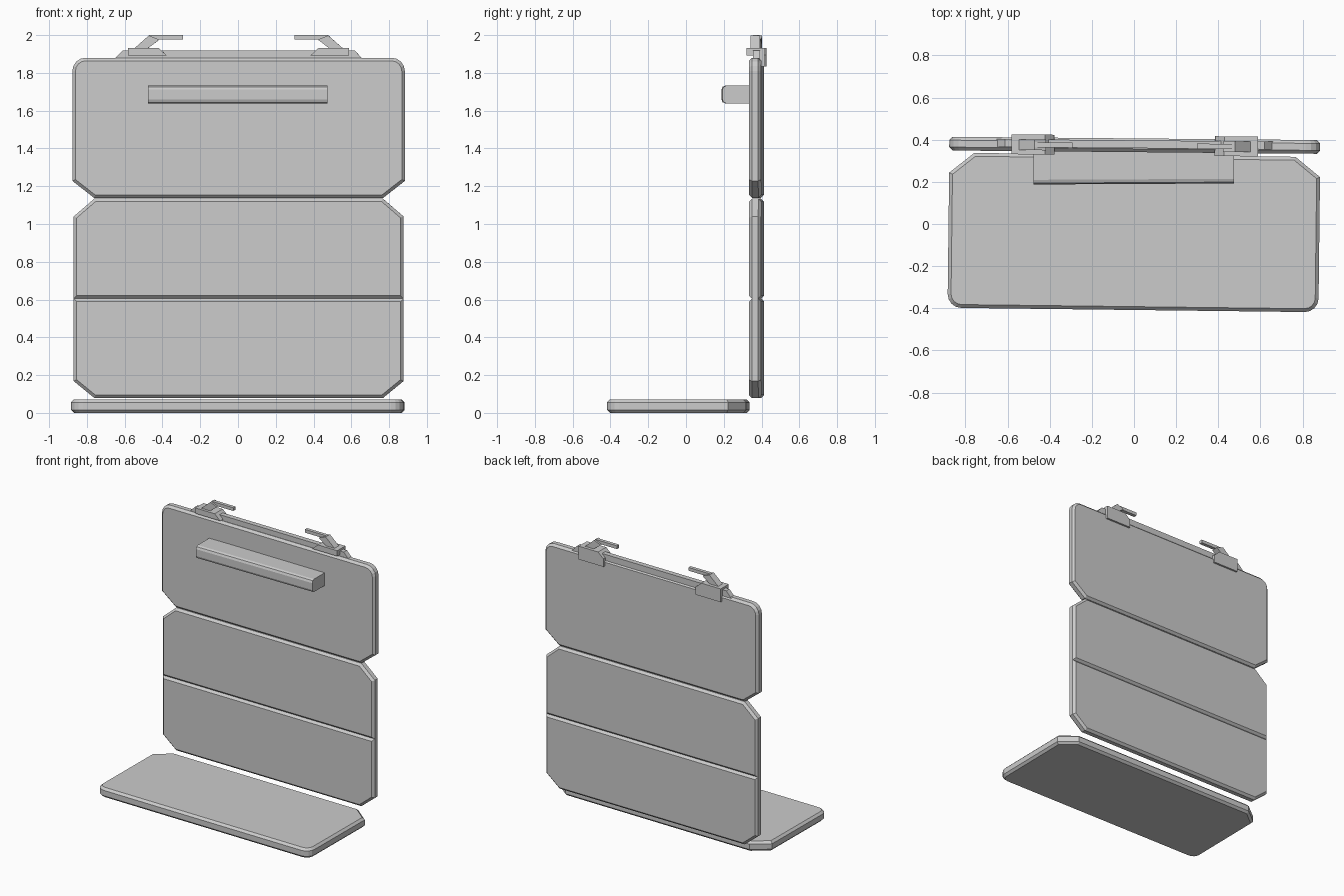
import bpy, bmesh, math
from mathutils import Matrix, Vector

cube = bpy.data.objects.get("Cube")
if cube:
    bpy.data.objects.remove(cube, do_unlink=True)

grey = bpy.data.materials.new("plain_grey")
grey.use_nodes = True
COLOUR = (0.6, 0.6, 0.6, 1)
grey.diffuse_color = COLOUR
grey.node_tree.nodes["Principled BSDF"].inputs["Base Color"].default_value = COLOUR


def prism(name, outline, y0, y1, bevel=0.0, turn=-0.009, flat=False):
    """Extrude an (x, z) outline from y0 to y1, or an (x, y) outline in z when flat."""
    bm = bmesh.new()
    place = (lambda u, v, d: (u, v, d)) if flat else (lambda u, v, d: (u, d, v))
    rings = [[bm.verts.new(place(u, v, d)) for u, v in outline] for d in (y0, y1)]
    caps = [bm.faces.new(ring) for ring in rings]
    n = len(outline)
    for i in range(n):
        j = (i + 1) % n
        bm.faces.new((rings[0][i], rings[0][j], rings[1][j], rings[1][i]))
    bmesh.ops.recalc_face_normals(bm, faces=bm.faces)
    if bevel:
        rim = {e for cap in caps for e in cap.edges}
        bmesh.ops.bevel(bm, geom=list(rim), offset=bevel, segments=1,
                        profile=0.5, affect='EDGES')
    # The whole stand sits turned very slightly about the upright axis
    bmesh.ops.transform(bm, matrix=Matrix.Rotation(turn, 4, 'Z'), verts=bm.verts)
    mesh = bpy.data.meshes.new(name)
    bm.to_mesh(mesh)
    bm.free()
    obj = bpy.data.objects.new(name, mesh)
    mesh.materials.append(grey)
    bpy.context.collection.objects.link(obj)
    return obj


def board(half, low, high, low_cut=None, high_cut=None, radius=0.0):
    """Symmetric outline: each end is chamfered by (dx, dv), rounded, or square."""
    def end(v, cut, sign):
        if cut:
            return [(half, v + sign * cut[1]), (half - cut[0], v)]
        if radius:
            arc = [math.radians(a) for a in (0, 22.5, 45, 67.5, 90)]
            return [(half - radius + radius * math.cos(a),
                     v + sign * radius * (1 - math.sin(a))) for a in arc]
        return [(half, v)]
    side = end(low, low_cut, 1)[::-1] + end(high, high_cut, -1)
    return side + [(-u, v) for u, v in reversed(side)]


# Three upright panels
BACK = (0.341, 0.406)
prism("top_panel", board(0.88, 1.138, 1.88, low_cut=(0.115, 0.09), radius=0.07),
      *BACK, bevel=0.016)
prism("middle_panel", board(0.873, 0.605, 1.135, high_cut=(0.11, 0.095)), *BACK, bevel=0.016)
prism("lower_panel", board(0.873, 0.078, 0.605, low_cut=(0.11, 0.09)), *BACK, bevel=0.016)

# Base panel lying on the ground
prism("base_panel", board(0.88, -0.408, 0.328, high_cut=(0.118, 0.095), radius=0.065),
      0.0, 0.072, bevel=0.016, turn=-0.012, flat=True)

# Shelf bar on the front, with its two front long edges softened
shelf = prism("shelf_bar", board(0.475, 1.638, 1.733), 0.19, 0.345, turn=0.005)
bm = bmesh.new()
bm.from_mesh(shelf.data)
front = [e for e in bm.edges
         if all(v.co.y < 0.25 for v in e.verts) and e.calc_length() > 0.5]
bmesh.ops.bevel(bm, geom=front, offset=0.022, segments=2, profile=0.5, affect='EDGES')
bm.to_mesh(shelf.data)
bm.free()

# Rail along the top edge
prism("top_rail", [(-0.66, 1.87), (0.66, 1.87), (0.615, 1.918), (-0.615, 1.918)], 0.36, 0.397)

# Clips with levers, mirrored left and right
for side, sign in (("right", -1), ("left", 1)):
    def mirrored(points):
        return [(sign * u, v) for u, v in points]
    prism(side + "_clip_body",
          mirrored([(0.585, 1.892), (0.585, 1.933), (0.425, 1.933), (0.38, 1.892)]),
          0.326, 0.42)
    prism(side + "_clip_back",
          mirrored([(0.585, 1.835), (0.585, 1.895), (0.38, 1.895), (0.38, 1.835)]),
          0.398, 0.42)
    prism(side + "_lever_post",
          mirrored([(0.552, 1.93), (0.475, 1.998), (0.42, 1.976), (0.48, 1.93)]),
          0.346, 0.397)
    prism(side + "_lever_arm",
          mirrored([(0.475, 1.976), (0.475, 2.0), (0.295, 2.0), (0.295, 1.976)]),
          0.359, 0.384)
